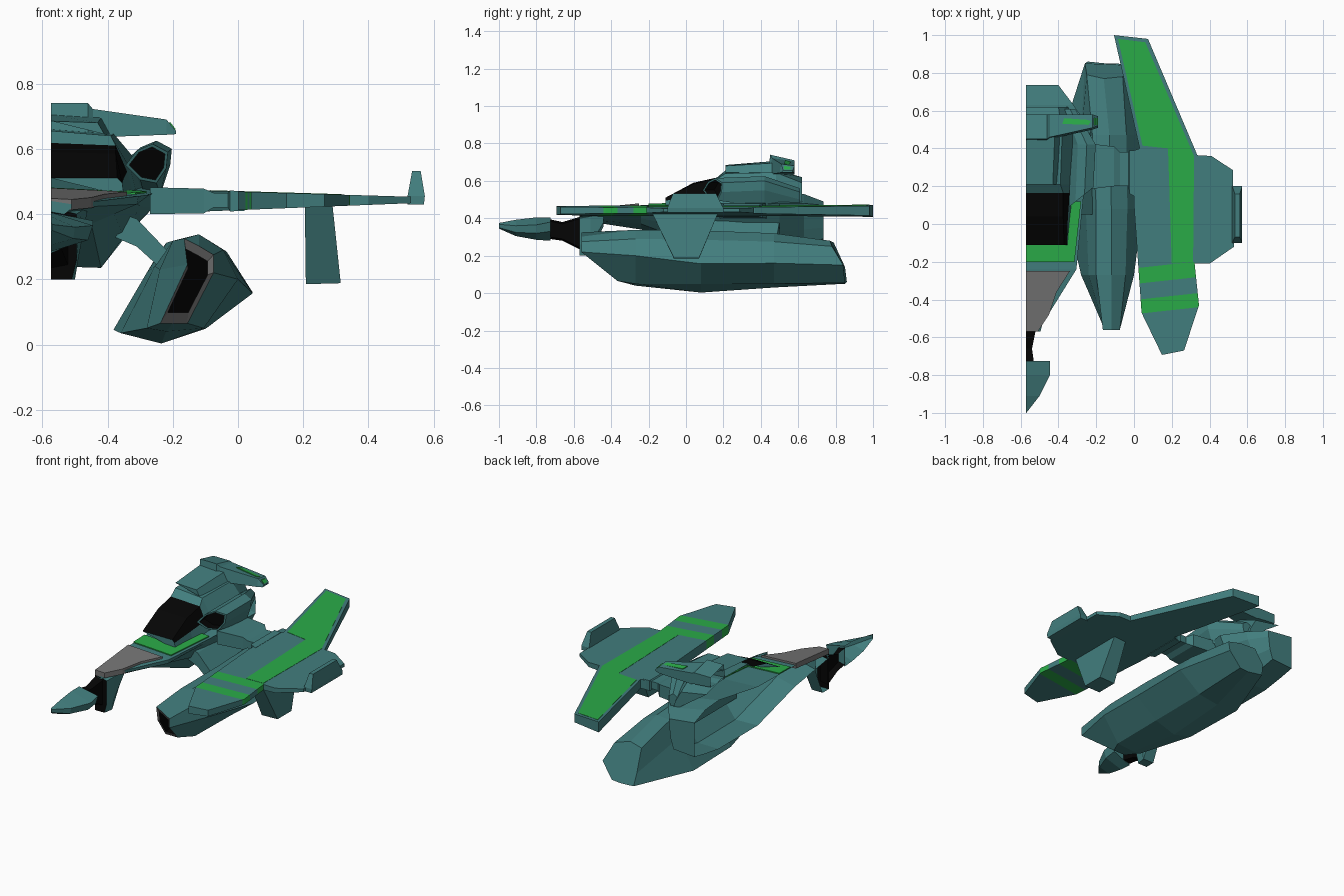
import bpy, bmesh
from mathutils import Vector


def material(name, r, g, b):
    m = bpy.data.materials.new(name)
    m.diffuse_color = (r, g, b, 1)
    return m


TEAL = material("teal hull", 0.054, 0.208, 0.208)
GREEN = material("green paint", 0.023, 0.41, 0.065)
GRAY = material("gray metal", 0.175, 0.175, 0.175)
BLACK = material("black", 0.0015, 0.0015, 0.0015)
CUT = -0.573  # open centre plane of the half craft


def build(name, verts, faces, mats, rule=None, cuts=()):
    """Mesh object; cuts are (point, normal) planes, rule gives a slot from face centre and normal."""
    bm = bmesh.new()
    vs = [bm.verts.new(v) for v in verts]
    for f in faces:
        bm.faces.new([vs[i] for i in f])
    bmesh.ops.remove_doubles(bm, verts=bm.verts, dist=1e-5)
    for co, no in cuts:
        bmesh.ops.bisect_plane(bm, geom=bm.verts[:] + bm.edges[:] + bm.faces[:],
                               plane_co=co, plane_no=no)
    bmesh.ops.recalc_face_normals(bm, faces=bm.faces)
    bm.normal_update()
    if rule:
        for f in bm.faces:
            f.material_index = rule(f.calc_center_median(), f.normal)
    me = bpy.data.meshes.new(name)
    bm.to_mesh(me)
    bm.free()
    for m in mats:
        me.materials.append(m)
    ob = bpy.data.objects.new(name, me)
    bpy.context.collection.objects.link(ob)
    return ob


def loft(name, rings, mats, rule=None, closed=True, caps=(True, True)):
    """Skin a list of equal rings of 3D points; open rings leave the centre plane open."""
    n = len(rings[0])
    verts = [p for r in rings for p in r]
    faces = [(k * n + i, k * n + (i + 1) % n, (k + 1) * n + (i + 1) % n, (k + 1) * n + i)
             for k in range(len(rings) - 1) for i in range(n if closed else n - 1)]
    if caps[0]:
        faces.append(tuple(range(n)))
    if caps[1]:
        faces.append(tuple(range(len(verts) - n, len(verts))))
    return build(name, verts, faces, mats, rule)


def section(y, *xz):
    return [(x, y, z) for x, z in xz]


def plate(name, outline, low, high, mats, rule=None, cuts=()):
    """Plan outline between two height functions of x, y."""
    n = len(outline)
    verts = [(x, y, low(x, y)) for x, y in outline] + [(x, y, high(x, y)) for x, y in outline]
    faces = [tuple(range(n)), tuple(range(n, 2 * n))]
    faces += [(i, (i + 1) % n, n + (i + 1) % n, n + i) for i in range(n)]
    return build(name, verts, faces, mats, rule, cuts)


def box_ring(x, y0, y1, z0, z1):
    return [(x, y0, z0), (x, y1, z0), (x, y1, z1), (x, y0, z1)]


# --- Wing with wrapped stripes, cut at slightly slanted planes
top = lambda x, y: 0.469 - 0.03 * x
bottom = lambda x, y: 0.412 + 0.04 * x
SLANT = 0.11
edges = (-0.235, -0.318, -0.403, -0.478)
stripe = lambda c, n: int(any(a > c.y - SLANT * c.x > b for a, b in (edges[:2], edges[2:])))
plate("wing", [(-0.106, 1), (0.074, 0.98), (0.333, 0.37), (0.32, -0.2), (0.344, -0.43),
               (0.265, -0.67), (0.148, -0.693), (0.04, -0.47), (0.0, 0.1), (0.0, 0.39), (0.03, 0.4)],
      bottom, top, [TEAL, GREEN], stripe, [((0, e, 0), (-SLANT, 1, 0)) for e in edges])
plate("wing_green_panel", [(-0.085, 0.98), (0.06, 0.962), (0.318, 0.36), (0.313, -0.2),
                           (0.2, -0.21), (0.18, 0.4), (0.045, 0.415)],
      lambda x, y: top(x, y) - 0.002, lambda x, y: top(x, y) + 0.0015, [GREEN])

# --- Outer winglet, upright tip fin and lower fin
plate("outer_winglet", [(0.32, 0.365), (0.41, 0.36), (0.524, 0.285), (0.53, -0.12),
                        (0.40, -0.21), (0.31, -0.21)], bottom, top, [TEAL])
loft("tip_fin", [[(0.52, -0.1, 0.43), (0.57, -0.1, 0.43), (0.57, 0.2, 0.43), (0.52, 0.2, 0.43)],
                 [(0.52, -0.1, 0.455), (0.573, -0.1, 0.455), (0.573, 0.2, 0.455), (0.52, 0.2, 0.455)],
                 [(0.534, -0.07, 0.532), (0.56, -0.07, 0.532), (0.56, 0.16, 0.532), (0.534, 0.16, 0.532)]],
     [TEAL])
loft("lower_fin", [[(0.205, -0.18, 0.425), (0.29, -0.18, 0.425), (0.29, 0.17, 0.425), (0.205, 0.17, 0.425)],
                   [(0.208, -0.065, 0.185), (0.315, -0.065, 0.188), (0.315, 0.07, 0.188), (0.208, 0.07, 0.185)]],
     [TEAL])

# --- Strut between fuselage and wing
loft("wing_strut", [box_ring(-0.27, 0.18, 0.43, 0.40, 0.482), box_ring(-0.105, 0.2, 0.41, 0.402, 0.478),
                    box_ring(-0.075, 0.2, 0.38, 0.42, 0.465), box_ring(-0.03, 0.2, 0.38, 0.42, 0.465),
                    box_ring(-0.025, 0.16, 0.39, 0.408, 0.472), box_ring(0.02, 0.14, 0.39, 0.41, 0.47)], [TEAL])

# --- Lower pod: inlet raked back below, chopped stern
inlet = [Vector((x, -0.56 + max(0, 0.22 - z) * 1.25, z)) for x, z in
         ((-0.165, 0.325), (-0.12, 0.302), (-0.075, 0.275), (-0.075, 0.22),
          (-0.155, 0.065), (-0.2, 0.065), (-0.238, 0.065), (-0.155, 0.245))]
mid = sum(inlet, Vector()) / 8
inner = [p.lerp(mid, 0.25) for p in inlet]
deep = [p + Vector((0, 0.12, 0)) for p in inner]
loft("lower_pod", [
    inlet,
    section(-0.27, (-0.2, 0.318), (-0.12, 0.338), (-0.045, 0.29), (0.0, 0.2),
            (-0.105, 0.05), (-0.22, 0.04), (-0.28, 0.05), (-0.24, 0.23)),
    section(0.08, (-0.2, 0.318), (-0.12, 0.335), (-0.035, 0.285), (0.045, 0.157),
            (-0.1, 0.048), (-0.235, 0.003), (-0.36, 0.035), (-0.255, 0.24)),
    section(0.47, (-0.22, 0.312), (-0.13, 0.32), (-0.04, 0.275), (0.045, 0.16),
            (-0.1, 0.05), (-0.235, 0.03), (-0.382, 0.045), (-0.28, 0.22)),
    [(-0.25, 0.79, 0.27), (-0.16, 0.77, 0.28), (-0.06, 0.78, 0.25), (-0.02, 0.84, 0.15),
     (-0.09, 0.85, 0.055), (-0.15, 0.85, 0.05), (-0.245, 0.86, 0.06), (-0.26, 0.85, 0.14)]],
    [TEAL], caps=(False, True))
loft("pod_inlet_rim", [inlet, inner], [GRAY], caps=(False, False))
loft("pod_inlet_duct", [inner, deep], [BLACK], caps=(False, True))
loft("pod_pylon", [box_ring(-0.38, 0.05, 0.5, 0.33, 0.41), box_ring(-0.31, 0.05, 0.5, 0.30, 0.385),
                   box_ring(-0.2, 0.05, 0.48, 0.2, 0.27)], [TEAL])

# --- Fuselage half hull, open on the centre plane
loft("fuselage", [
    section(-0.57, (CUT, 0.39), (-0.54, 0.395), (-0.52, 0.41), (-0.51, 0.42), (-0.51, 0.43), (CUT, 0.44)),
    section(-0.24, (CUT, 0.34), (-0.45, 0.37), (-0.38, 0.40), (-0.31, 0.43), (-0.305, 0.455), (CUT, 0.47)),
    section(0.12, (CUT, 0.24), (-0.42, 0.235), (-0.35, 0.33), (-0.3, 0.425), (-0.27, 0.46), (CUT, 0.477)),
    section(0.5, (CUT, 0.24), (-0.43, 0.24), (-0.345, 0.33), (-0.26, 0.42), (-0.23, 0.48), (CUT, 0.54)),
    section(0.63, (CUT, 0.26), (-0.43, 0.27), (-0.38, 0.34), (-0.33, 0.43), (-0.32, 0.48), (CUT, 0.53)),
    section(0.735, (CUT, 0.28), (-0.43, 0.29), (-0.41, 0.35), (-0.4, 0.43), (-0.4, 0.47), (CUT, 0.49))],
    [TEAL], closed=False)
deck = lambda x, y: 0.473 - 0.05 * (x - CUT) + 0.02 * (y + 0.2)
plate("deck_green_panel", [(CUT, -0.2), (-0.315, -0.2), (-0.28, 0.12), (-0.34, 0.12), (-0.36, -0.09), (CUT, -0.09)],
      deck, lambda x, y: deck(x, y) + 0.006, [GREEN])
fore = lambda x, y: 0.468 + 0.1 * (y + 0.25) - 0.05 * (x - CUT)
plate("nose_gray_cover", [(CUT, -0.25), (-0.34, -0.25), (-0.41, -0.36), (-0.45, -0.48), (-0.51, -0.57), (CUT, -0.57)],
      lambda x, y: fore(x, y) - 0.02, lambda x, y: fore(x, y) + 0.012, [GRAY])

# --- Chin, black neck and nose
loft("chin", [
    section(-0.57, (CUT, 0.2), (-0.51, 0.2), (-0.495, 0.26), (-0.495, 0.40), (CUT, 0.42)),
    section(-0.51, (CUT, 0.2), (-0.5, 0.2), (-0.49, 0.26), (-0.48, 0.41), (CUT, 0.43)),
    section(-0.44, (CUT, 0.36), (-0.5, 0.36), (-0.48, 0.38), (-0.46, 0.42), (CUT, 0.43))],
    [TEAL, BLACK], lambda c, n: int(n.y < -0.9), closed=False)
loft("neck", [
    section(-0.73, (CUT, 0.29), (-0.53, 0.3), (-0.53, 0.385), (CUT, 0.395)),
    section(-0.66, (CUT, 0.28), (-0.54, 0.29), (-0.54, 0.37), (CUT, 0.38)),
    section(-0.56, (CUT, 0.23), (-0.52, 0.24), (-0.52, 0.40), (CUT, 0.41))], [BLACK], closed=False)
loft("nose", [
    section(-1.0, (CUT, 0.345), (-0.57, 0.35), (-0.57, 0.368), (CUT, 0.375)),
    section(-0.91, (CUT, 0.305), (-0.505, 0.325), (-0.5, 0.36), (CUT, 0.392)),
    section(-0.8, (CUT, 0.285), (-0.46, 0.32), (-0.445, 0.365), (CUT, 0.405)),
    section(-0.725, (CUT, 0.28), (-0.46, 0.33), (-0.445, 0.38), (CUT, 0.405))], [TEAL], closed=False)

# --- Cockpit with glass on the front upper faces
loft("cockpit", [
    section(-0.11, (-0.35, 0.455), (-0.355, 0.495), (-0.37, 0.51), (CUT, 0.51)),
    section(0.04, (-0.335, 0.455), (-0.35, 0.51), (-0.375, 0.585), (CUT, 0.59)),
    section(0.165, (-0.32, 0.46), (-0.34, 0.53), (-0.375, 0.61), (CUT, 0.618)),
    section(0.21, (-0.31, 0.46), (-0.33, 0.54), (-0.39, 0.64), (CUT, 0.655)),
    section(0.48, (-0.27, 0.46), (-0.3, 0.55), (-0.38, 0.645), (CUT, 0.66)),
    section(0.62, (-0.34, 0.46), (-0.36, 0.52), (-0.4, 0.59), (CUT, 0.62))],
    [TEAL, BLACK], lambda c, n: int(c.y < 0.14 and c.z > 0.52 and n.y > -0.99), closed=False)

# --- Side intake beside the cockpit, its mouth swept outward
mouth = [Vector((x, 0.09 + (x + 0.345) * 0.8, z)) for x, z in
         ((-0.345, 0.55), (-0.31, 0.595), (-0.262, 0.615), (-0.215, 0.59), (-0.22, 0.54), (-0.25, 0.495), (-0.3, 0.505))]
centre = sum(mouth, Vector()) / 7
lip = [p.lerp(centre, 0.16) for p in mouth]
loft("side_intake", [
    lip, mouth,
    [(p.x + 0.012, 0.42, p.z + 0.01 if p.z > 0.53 else 0.46) for p in mouth],
    [(-0.35 + (p.x + 0.28) * 0.6, 0.61, 0.5 + (p.z - 0.54) * 0.8) for p in mouth]], [TEAL], caps=(False, True))
loft("side_intake_duct", [lip, [p + Vector((0, 0.05, 0)) for p in lip]], [BLACK], caps=(False, True))

# --- Roof block and rear spoiler
loft("roof_block", [
    section(0.21, (-0.41, 0.645), (-0.43, 0.68), (CUT, 0.685)),
    section(0.46, (-0.39, 0.64), (-0.42, 0.695), (CUT, 0.705))], [TEAL], closed=False)
loft("rear_spoiler", [
    [(x, y0, z0), (x, y1, z0), (x, y1, z1 - 0.03 * d), (x, y0 + 0.01, z1)] for x, y0, y1, z0, z1, d in
    ((CUT, 0.44, 0.58, 0.65, 0.74, 1), (-0.46, 0.44, 0.58, 0.64, 0.74, 1), (-0.445, 0.45, 0.58, 0.635, 0.722, 0.6),
     (-0.22, 0.5, 0.58, 0.643, 0.69, 0.3), (-0.19, 0.51, 0.57, 0.645, 0.655, 0))], [TEAL], caps=(False, True))
plate("spoiler_green_mark", [(-0.38, 0.53), (-0.24, 0.525), (-0.225, 0.55), (-0.37, 0.56)],
      lambda x, y: 0.688 - 0.14 * (x + 0.22) - 0.25 * (y - 0.51),
      lambda x, y: 0.694 - 0.14 * (x + 0.22) - 0.25 * (y - 0.51), [GREEN])
loft("spoiler_tip_mark", [[(-0.212 + o, 0.525, 0.68), (-0.197 + o, 0.525, 0.66), (-0.197 + o, 0.56, 0.66),
                           (-0.212 + o, 0.56, 0.675)] for o in (0, 0.006)], [GREEN])
